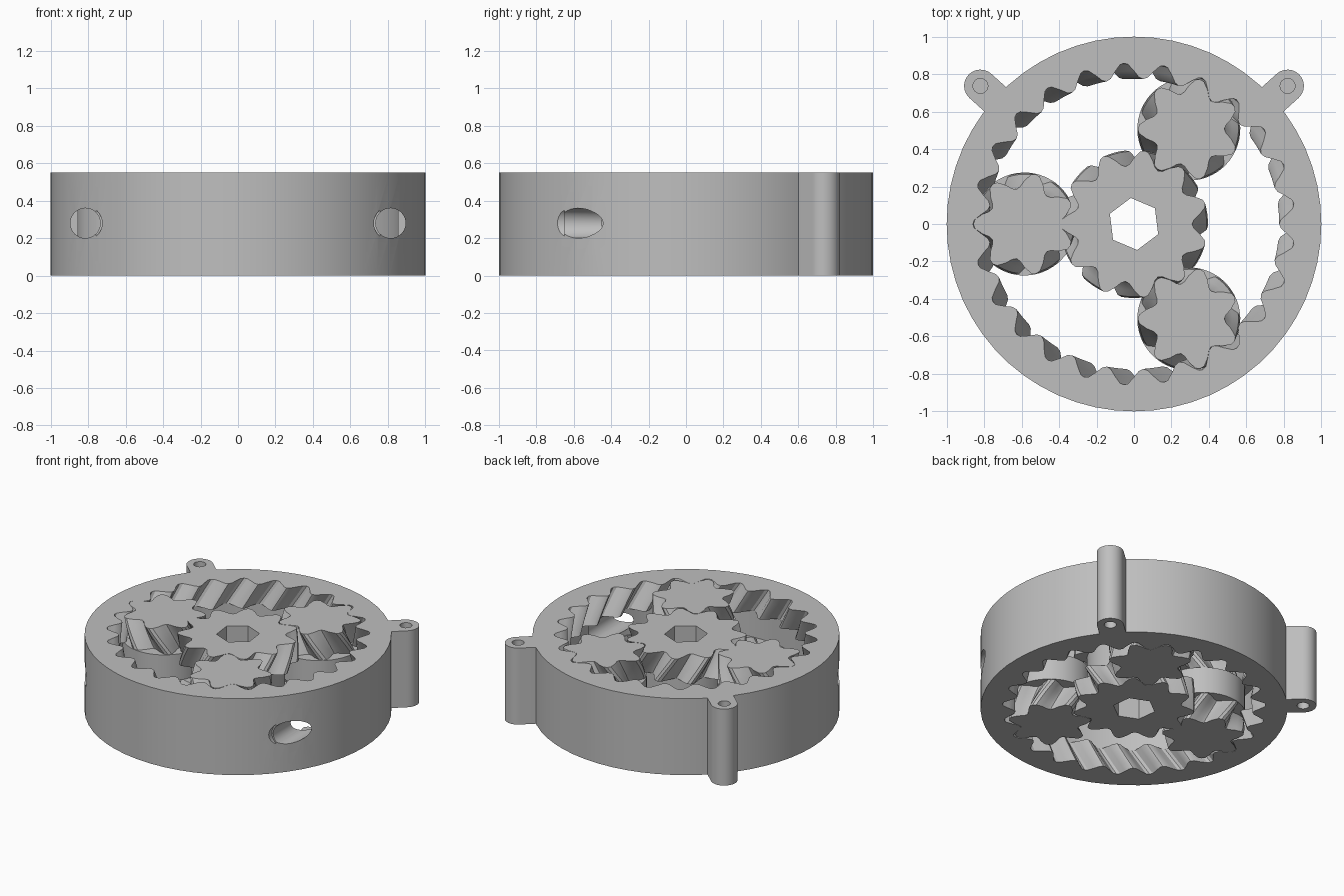
import bpy, bmesh, math
from mathutils import Matrix, Vector

cube = bpy.data.objects.get("Cube")
if cube:
    bpy.data.objects.remove(cube, do_unlink=True)

H = 0.55                    # full height
BAND = (0.18, 0.37)         # smooth roller band between the tooth rows
CENTRE = 0.585              # distance from sun axis to planet axis
SHIFT = 0.11                # sideways travel of a tooth over one row
STEPS = 4

grey = bpy.data.materials.new("plain grey")
grey.use_nodes = True
colour = (0.52, 0.52, 0.52, 1)
grey.diffuse_color = colour
grey.node_tree.nodes["Principled BSDF"].inputs["Base Color"].default_value = colour

# One tooth: position along the pitch, height from root to tip
TOOTH = [(-.5, 0), (-.38, .12), (-.25, .5), (-.1, .92),
         (0, 1), (.1, .92), (.25, .5), (.38, .12)]


def finish(name, bm):
    bmesh.ops.recalc_face_normals(bm, faces=bm.faces)
    mesh = bpy.data.meshes.new(name)
    bm.to_mesh(mesh)
    bm.free()
    mesh.materials.append(grey)
    ob = bpy.data.objects.new(name, mesh)
    bpy.context.collection.objects.link(ob)
    return ob


def loft(name, loops):
    """Skin a stack of equal loops and cap both ends."""
    bm = bmesh.new()
    rows = [[bm.verts.new(p) for p in loop] for loop in loops]
    n = len(rows[0])
    for a, b in zip(rows, rows[1:]):
        for i in range(n):
            j = (i + 1) % n
            bm.faces.new((a[i], a[j], b[j], b[i]))
    bm.faces.new(rows[0][::-1])
    bm.faces.new(rows[-1])
    return finish(name, bm)


def gear(name, teeth, root, tip, band, hand, extra=0.0):
    """Double-helical gear with a plain band in the middle."""
    turn = hand * SHIFT / ((root + tip) / 2)

    def loop(z, twist, plain=False):
        points = []
        for t in range(teeth):
            for u, h in TOOTH:
                a = math.pi + twist + (t + u) * math.tau / teeth
                r = band if plain else root + (tip - root) * h
                points.append((r * math.cos(a), r * math.sin(a), z))
        return points

    lower = [loop(BAND[0] * k / STEPS, turn * k / STEPS) for k in range(STEPS + 1)]
    upper = [loop(BAND[1] + (H - BAND[1]) * k / STEPS, turn * (1 - k / STEPS))
             for k in range(STEPS + 1)]
    middle = [loop(z, turn, True) for z in BAND]
    if extra:
        lower.insert(0, loop(-extra, 0))
        upper.append(loop(H + extra, 0))
    return loft(name, lower + middle + upper)


def cylinder(name, radius, start, end, sides=32, spin=0.0):
    start, end = Vector(start), Vector(end)
    axis = end - start
    turn = axis.to_track_quat('Z', 'Y').to_matrix().to_4x4()
    bm = bmesh.new()
    bmesh.ops.create_cone(
        bm, cap_ends=True, segments=sides, radius1=radius, radius2=radius,
        depth=axis.length,
        matrix=Matrix.Translation((start + end) / 2) @ turn @ Matrix.Rotation(spin, 4, 'Z'))
    return finish(name, bm)


def cut(ob, tool):
    tool.hide_render = True
    mod = ob.modifiers.new("cut", 'BOOLEAN')
    mod.operation = 'DIFFERENCE'
    mod.solver = 'EXACT'
    mod.object = tool
    bpy.context.view_layer.objects.active = ob
    bpy.ops.object.modifier_apply(modifier=mod.name)
    bpy.data.objects.remove(tool, do_unlink=True)


def smooth(ob):
    bpy.ops.object.select_all(action='DESELECT')
    ob.select_set(True)
    bpy.context.view_layer.objects.active = ob
    bpy.ops.object.shade_smooth_by_angle(angle=math.radians(30))


# Outer ring with internal teeth
ring = cylinder("outer_ring", 1.0, (0, 0, 0), (0, 0, H), sides=60)
cut(ring, gear("ring_cutter", 25, 0.775, 0.86, 0.863, 1, extra=0.05))

# Front loading holes with a shallow counterbore
for side in (-1, 1):
    x, z = side * 0.815, 0.28
    cut(ring, cylinder("bore", 0.08, (x, -1.1, z), (x, -0.12, z)))
    cut(ring, cylinder("counterbore", 0.09, (x, -1.1, z), (x, -0.65, z)))
smooth(ring)

# Mounting lugs on the back, with blind screw holes
for side, label in ((1, "left"), (-1, "right")):
    hub = Vector((side * 0.82, 0.737))
    out = hub.normalized()
    across = Vector((-out.y, out.x))
    r = 0.087
    outline = [hub + r * (out * math.cos(a) + across * math.sin(a))
               for a in (math.pi * (k / 16 - 0.5) for k in range(17))]
    outline += [hub - out * 0.125 + across * r, hub - out * 0.125 - across * r]
    lug = loft(label + "_lug", [[(p.x, p.y, z) for p in outline] for z in (0, H)])
    for z0, z1 in ((-0.05, 0.2), (H + 0.05, H - 0.2)):
        cut(lug, cylinder("screw_hole", 0.04, (hub.x, hub.y, z0), (hub.x, hub.y, z1), 24))
    smooth(lug)

# Sun gear with hexagonal drive hole
sun = gear("sun_gear", 11, 0.31, 0.395, 0.307, -1)
cut(sun, cylinder("hex_cutter", 0.14, (0, 0, -0.1), (0, 0, H + 0.1), 6, math.radians(7)))
smooth(sun)

# Planet gears
for i in range(3):
    angle = math.pi + i * math.tau / 3
    planet = gear(f"planet_gear_{i + 1}", 7, 0.19, 0.272, 0.275, 1)
    planet.location = (CENTRE * math.cos(angle), CENTRE * math.sin(angle), 0)
    smooth(planet)
